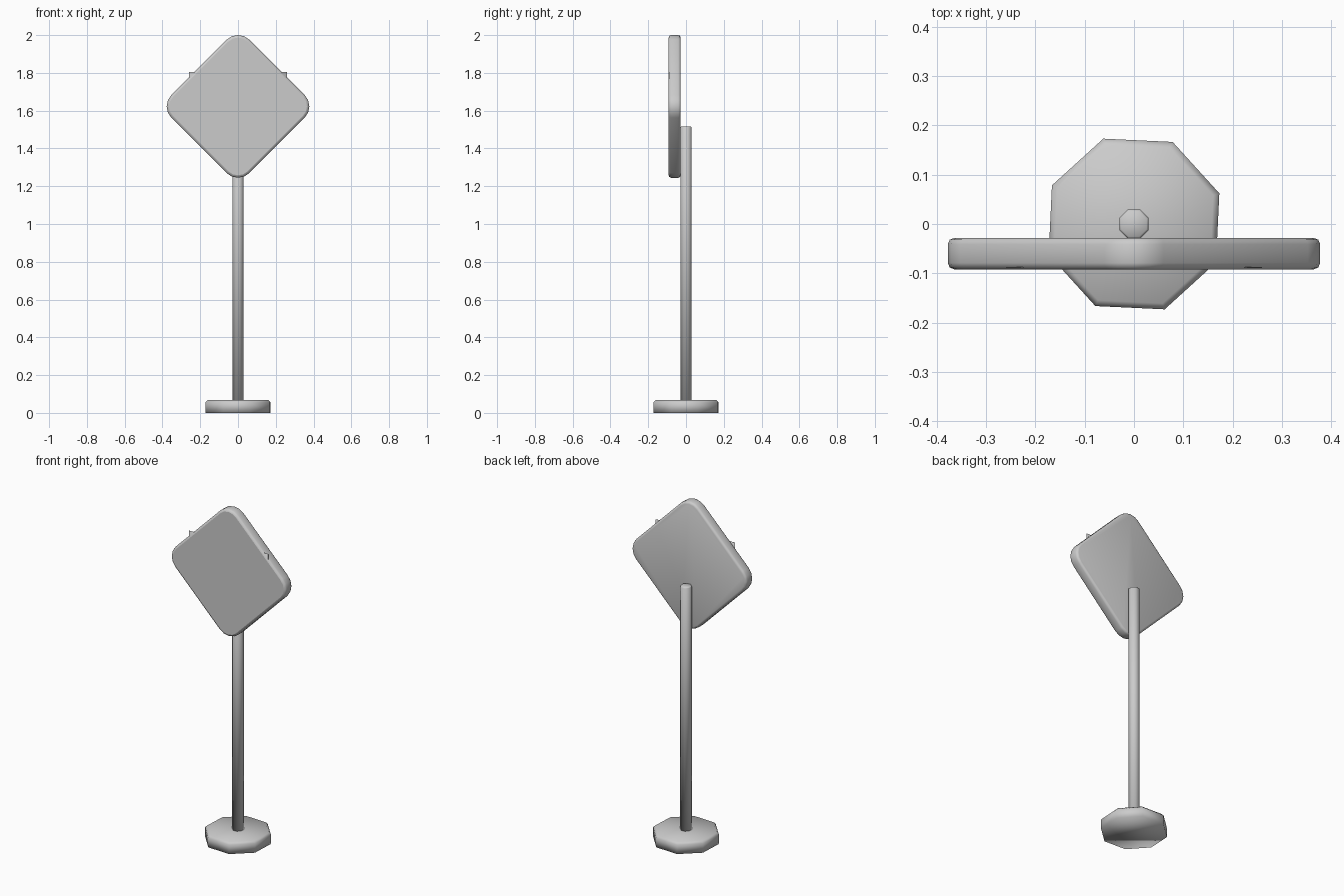
import bpy, bmesh, math
from mathutils import Matrix

if "Cube" in bpy.data.objects:
    bpy.data.objects.remove(bpy.data.objects["Cube"], do_unlink=True)

GREY = (0.6, 0.6, 0.6, 1.0)
grey = bpy.data.materials.new("light grey")
grey.use_nodes = True
grey.diffuse_color = GREY
grey.node_tree.nodes["Principled BSDF"].inputs["Base Color"].default_value = GREY


def finish(name, bm):
    """Turn a bmesh into a smooth grey object."""
    bmesh.ops.recalc_face_normals(bm, faces=bm.faces)
    for f in bm.faces:
        f.smooth = True
    mesh = bpy.data.meshes.new(name)
    bm.to_mesh(mesh)
    bm.free()
    mesh.materials.append(grey)
    obj = bpy.data.objects.new(name, mesh)
    bpy.context.collection.objects.link(obj)
    return obj


def octagon_post(name, radius, bottom, top, turn, bevel):
    """Eight-sided upright prism with a bevelled top rim."""
    bm = bmesh.new()
    place = Matrix.Translation((0, 0, (bottom + top) / 2)) @ Matrix.Rotation(math.radians(turn), 4, "Z")
    bmesh.ops.create_cone(bm, cap_ends=True, segments=8, radius1=radius,
                          radius2=radius, depth=top - bottom, matrix=place)
    rim = [e for e in bm.edges if all(v.co.z > top - 0.001 for v in e.verts)]
    bmesh.ops.bevel(bm, geom=rim, offset=bevel, segments=1, affect="EDGES")
    return finish(name, bm)


def box(size, centre, turn=0.0):
    bm = bmesh.new()
    place = (Matrix.Translation(centre) @ Matrix.Rotation(math.radians(turn), 4, "Y")
             @ Matrix.Diagonal((*size, 1)))
    bmesh.ops.create_cube(bm, size=1, matrix=place)
    return bm


# Foot and pole
octagon_post("base", 0.184, 0.0, 0.067, 19.8, 0.012)
octagon_post("pole", 0.032, 0.05, 1.515, 22.5, 0.004)

# Diamond sign panel: round the four corners, then soften both rims
FRONT, BACK, MIDDLE = -0.092, -0.028, 1.6225
bm = box((0.584, BACK - FRONT, 0.584), (0, (FRONT + BACK) / 2, MIDDLE), 45)
corners = [e for e in bm.edges if abs(e.verts[0].co.y - e.verts[1].co.y) > 0.01]
bmesh.ops.bevel(bm, geom=corners, offset=0.085, segments=4, profile=0.5, affect="EDGES")
rims = [e for e in bm.edges if abs(e.verts[0].co.y - e.verts[1].co.y) < 0.001]
bmesh.ops.bevel(bm, geom=rims, offset=0.013, segments=2, profile=0.5, affect="EDGES")
bm.normal_update()
for f in bm.faces:
    if f.normal.y < -0.99:
        for e in f.edges:
            e.smooth = False
finish("sign_panel", bm)

# Thin plate inside the panel whose upper corners show past its edges
finish("sign_backing_plate", box((0.52, 0.002, 0.3), (0, -0.088, 1.655)))
